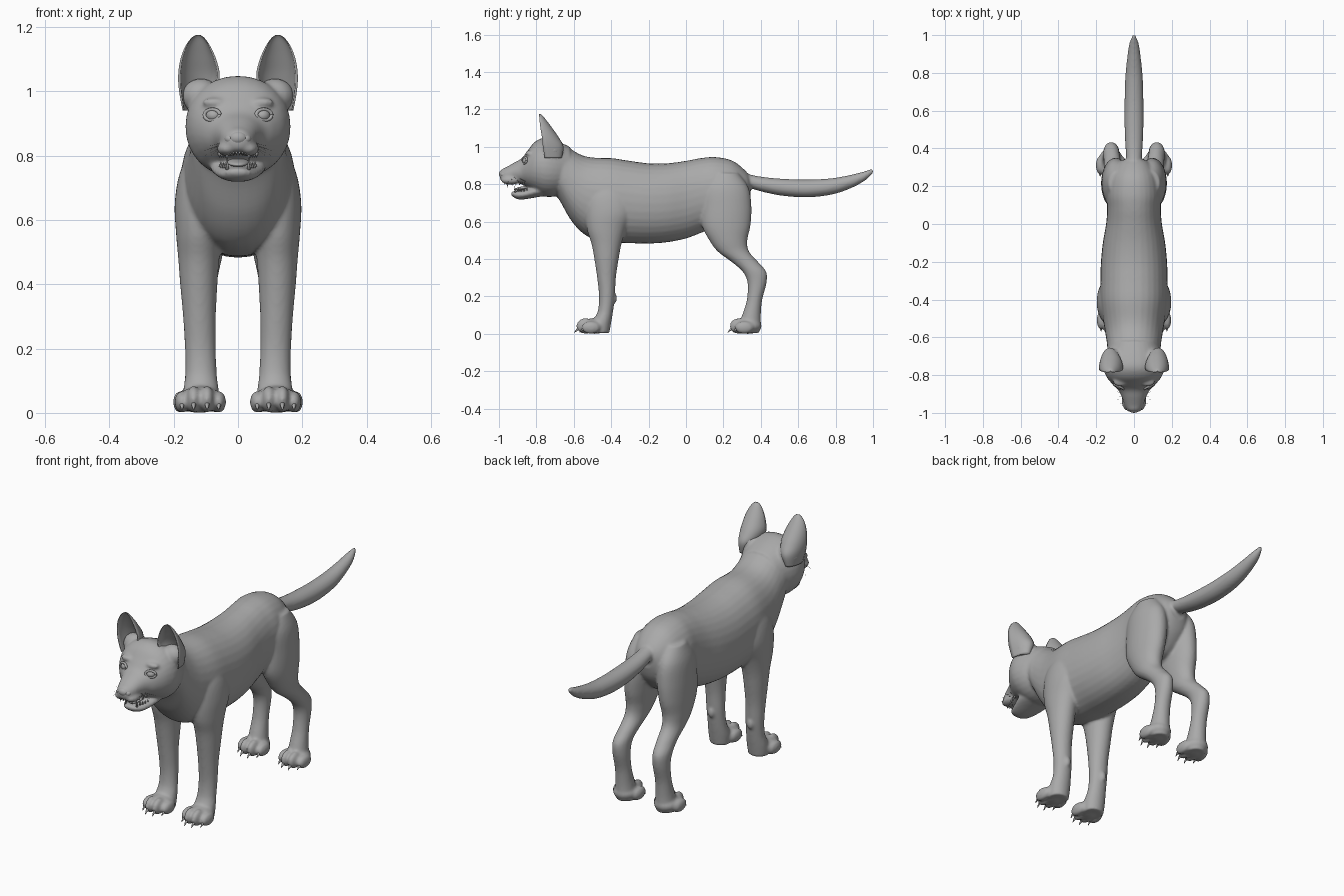
import bpy, bmesh, math
from mathutils import Matrix, Vector

if "Cube" in bpy.data.objects:
    bpy.data.objects.remove(bpy.data.objects["Cube"])

grey = bpy.data.materials.new("plain_grey")
grey.diffuse_color = (0.4, 0.4, 0.4, 1)
grey.use_nodes = True
grey.node_tree.nodes["Principled BSDF"].inputs["Base Color"].default_value = grey.diffuse_color


def spline(rows, steps=5):
    """Smoothly resample a list of cross-section rows."""
    out = []
    for i in range(len(rows) - 1):
        a, b, c, d = (rows[min(max(i + k, 0), len(rows) - 1)] for k in (-1, 0, 1, 2))
        for s in range(steps):
            t = s / steps
            out.append([0.5 * (2 * q + (r - p) * t + (2 * p - 5 * q + 4 * r - u) * t * t
                               + (3 * q - p - 3 * r + u) * t ** 3)
                        for p, q, r, u in zip(a, b, c, d)])
    return out + [list(rows[-1])]


def skin(bm, rings):
    """Bridge rings of points into a closed tube."""
    loops = [[bm.verts.new(p) for p in ring] for ring in rings]
    n = len(loops[0])
    for a, b in zip(loops, loops[1:]):
        for i in range(n):
            j = (i + 1) % n
            bm.faces.new((a[i], a[j], b[j], b[i]))
    bm.faces.new(loops[0][::-1])
    bm.faces.new(loops[-1])


def tube(bm, rows, axis, side=1, power=2.0, n=32):
    """Rows are (position on axis, low, high, centre x, half width)."""
    rings = []
    for pos, lo, hi, cx, w in spline(rows):
        ring = []
        for i in range(n):
            a = 2 * math.pi * i / n
            c, s = (math.copysign(abs(f(a)) ** (2 / power), f(a)) for f in (math.cos, math.sin))
            x, v = side * (cx + w * c), (lo + hi) / 2 + (hi - lo) / 2 * s
            ring.append((x, pos, v) if axis == 'y' else (x, v, pos))
        rings.append(ring)
    skin(bm, rings)


def ball(bm, centre, radii, rot=None):
    m = Matrix.Translation(centre) @ (rot or Matrix()) @ Matrix.Diagonal((*radii, 1))
    bmesh.ops.create_uvsphere(bm, u_segments=20, v_segments=14, radius=1, matrix=m)


def spike(bm, base, tip, r):
    base, tip = Vector(base), Vector(tip)
    d = tip - base
    m = Matrix.Translation((base + tip) / 2) @ d.to_track_quat('Z', 'Y').to_matrix().to_4x4()
    bmesh.ops.create_cone(bm, cap_ends=True, segments=10, radius1=r, radius2=r * 0.1,
                          depth=d.length, matrix=m)


def finish(bm, name):
    bmesh.ops.recalc_face_normals(bm, faces=bm.faces[:])
    for f in bm.faces:
        f.smooth = True
    me = bpy.data.meshes.new(name)
    bm.to_mesh(me)
    bm.free()
    me.materials.append(grey)
    ob = bpy.data.objects.new(name, me)
    bpy.context.collection.objects.link(ob)
    return ob


# ---- fused body: trunk, neck, head, jaw, tail, legs and paws
body = bmesh.new()
trunk = [(-.74, .80, 1.0, 0, .09), (-.68, .72, 1.02, 0, .135), (-.62, .615, .99, 0, .145),
         (-.56, .545, .957, 0, .155), (-.5, .51, .943, 0, .165), (-.4, .49, .94, 0, .178),
         (-.3, .485, .925, 0, .178), (-.2, .483, .912, 0, .175), (-.1, .49, .912, 0, .165),
         (0, .51, .925, 0, .148), (.08, .54, .94, 0, .142), (.16, .57, .945, 0, .145),
         (.25, .59, .925, 0, .13), (.32, .67, .87, 0, .085), (.345, .74, .83, 0, .045)]
tube(body, trunk, 'y', power=2.15)
skull = [(-.62, .76, 1.0, 0, .12), (-.70, .735, 1.035, 0, .155), (-.76, .735, 1.048, 0, .163),
         (-.81, .76, 1.025, 0, .145), (-.85, .785, .975, 0, .113), (-.88, .80, .938, 0, .083),
         (-.92, .81, .915, 0, .063), (-.96, .81, .892, 0, .05), (-.985, .815, .88, 0, .036),
         (-.995, .83, .865, 0, .018)]
tube(body, skull, 'y', power=2.1)
jaw = [(-.74, .74, .80, 0, .08), (-.80, .73, .795, 0, .086), (-.86, .72, .775, 0, .07),
       (-.90, .72, .766, 0, .054), (-.925, .733, .762, 0, .036), (-.936, .745, .756, 0, .015)]
tube(body, jaw, 'y')
tail = [(.28, .80, .88, 0, .03), (.34, .78, .853, 0, .04), (.42, .757, .838, 0, .046),
        (.52, .738, .829, 0, .05), (.65, .73, .825, 0, .05), (.78, .745, .832, 0, .046),
        (.88, .778, .85, 0, .036), (.95, .815, .868, 0, .026), (.99, .848, .881, 0, .012),
        (1.003, .864, .878, 0, .005)]
tube(body, tail, 'y')

front_leg = [(.82, -.48, -.33, .10, .05), (.74, -.53, -.29, .113, .07), (.65, -.54, -.28, .12, .077),
             (.56, -.53, -.32, .122, .071), (.48, -.505, -.345, .122, .064),
             (.40, -.49, -.36, .122, .058), (.30, -.475, -.375, .12, .051),
             (.20, -.465, -.38, .117, .048), (.12, -.472, -.39, .115, .049),
             (.06, -.50, -.40, .115, .056), (.005, -.50, -.41, .115, .052)]
hind_leg = [(.86, .15, .28, .085, .05), (.78, .09, .335, .093, .07), (.68, .08, .35, .096, .076),
            (.58, .085, .345, .103, .071), (.50, .125, .328, .108, .062),
            (.44, .17, .337, .111, .052), (.38, .25, .39, .115, .045), (.33, .305, .43, .12, .043),
            (.27, .33, .43, .12, .042), (.18, .325, .407, .12, .041), (.10, .30, .40, .12, .046),
            (.04, .28, .40, .12, .053), (.005, .29, .39, .12, .048)]
claws = bmesh.new()
for s in (-1, 1):
    tube(body, front_leg, 'z', s)
    tube(body, hind_leg, 'z', s)
    ball(body, (s * .117, -.386, .19), (.018, .018, .028))          # wrist pad
    for px, py in ((.117, -.585), (.122, .235)):
        ball(body, (s * px, py + .095, .042), (.066, .075, .042))   # paw pad
        for off, back, h in ((-.057, .028, .034), (-.021, 0, .042), (.021, 0, .042), (.057, .028, .034)):
            x, y = s * (px + off), py + back
            ball(body, (x, y + .048, h), (.023, .05, h))            # toe
            spike(claws, (x, y + .012, .03), (x, y - .012, .008), .009)
    # ear base, brow and upper lip
    ball(body, (s * .115, -.715, .985), (.06, .055, .055))
    ball(body, (s * .072, -.835, .965), (.04, .025, .016))
    ball(body, (s * .032, -.935, .822), (.034, .055, .024))
fused = finish(body, "body")
remesh = fused.modifiers.new("fuse", 'REMESH')
remesh.mode = 'VOXEL'
remesh.voxel_size = 0.0075
remesh.use_smooth_shade = True
relax = fused.modifiers.new("relax", 'SMOOTH')
relax.factor = 0.5
relax.iterations = 5
finish(claws, "claws")

# ---- cupped ears, open to the front
ear_rows = [(.94, .10, .172, -.755, -.665), (1.0, .07, .183, -.765, -.655),
            (1.05, .057, .186, -.77, -.68), (1.10, .068, .179, -.778, -.715),
            (1.14, .086, .164, -.783, -.745), (1.165, .103, .146, -.785, -.765),
            (1.176, .118, .13, -.785, -.778)]
ears = bmesh.new()
for s in (-1, 1):
    rings = []
    for z, xi, xo, yf, yb in spline(ear_rows):
        cx, w, d = (xi + xo) / 2, (xo - xi) / 2, yb - yf
        back = [(s * (cx - w * math.cos(math.pi * i / 14)), yf + d * math.sin(math.pi * i / 14), z)
                for i in range(15)]
        cup = [(s * (cx + .88 * w * math.cos(math.pi * i / 14)),
                yf + .62 * d * math.sin(math.pi * i / 14), z) for i in range(15)]
        rings.append(back + cup)
    skin(ears, rings)
finish(ears, "ears")

# ---- eyes with lids
eyes, lids = bmesh.new(), bmesh.new()
for s in (-1, 1):
    ball(eyes, (s * .075, -.85, .925), (.025, .025, .021))
    face = Vector((s * .45, -1, .15)).normalized()
    m = Matrix.Translation(Vector((s * .075, -.85, .925)) + face * .014) \
        @ face.to_track_quat('Z', 'Y').to_matrix().to_4x4()
    rings = []
    for i in range(25):
        a = 2 * math.pi * i / 24
        rings.append([m @ Vector(((.026 + .006 * math.cos(b)) * math.cos(a),
                                  (.017 + .006 * math.cos(b)) * math.sin(a), .006 * math.sin(b)))
                      for b in (2 * math.pi * k / 8 for k in range(8))])
    skin(lids, rings)
finish(eyes, "eyes")
finish(lids, "eyelids")

# ---- nose pad with nostril wings
nose = bmesh.new()
ball(nose, (0, -.978, .855), (.03, .022, .022))
for s in (-1, 1):
    ball(nose, (s * .024, -.972, .852), (.018, .02, .016))
finish(nose, "nose")

# ---- tongue and teeth
tongue = bmesh.new()
ball(tongue, (0, -.865, .779), (.034, .055, .011), Matrix.Rotation(.15, 4, 'X'))
finish(tongue, "tongue")
teeth = bmesh.new()
for s in (-1, 1):
    spike(teeth, (s * .034, -.955, .815), (s * .034, -.955, .783), .007)
    spike(teeth, (s * .033, -.912, .757), (s * .034, -.917, .792), .006)
    for k in range(4):
        spike(teeth, (s * (.04 + .006 * k), -.93 + .02 * k, .81), (s * (.04 + .006 * k), -.93 + .02 * k, .793), .006)
        spike(teeth, (s * (.04 + .005 * k), -.895 + .015 * k, .762), (s * (.04 + .005 * k), -.895 + .015 * k, .78), .005)
    for k in range(3):
        spike(teeth, (s * (.005 + .009 * k), -.972, .815), (s * (.005 + .009 * k), -.972, .8), .005)
finish(teeth, "teeth")

# ---- whiskers
whiskers = bmesh.new()
for s in (-1, 1):
    for k in range(5):
        spike(whiskers, (s * .05, -.945 + .012 * k, .828 + .006 * (k % 3)),
              (s * (.085 + .006 * k), -.955 + .025 * k, .80 + .014 * (k % 3)), .0009)
finish(whiskers, "whiskers")
